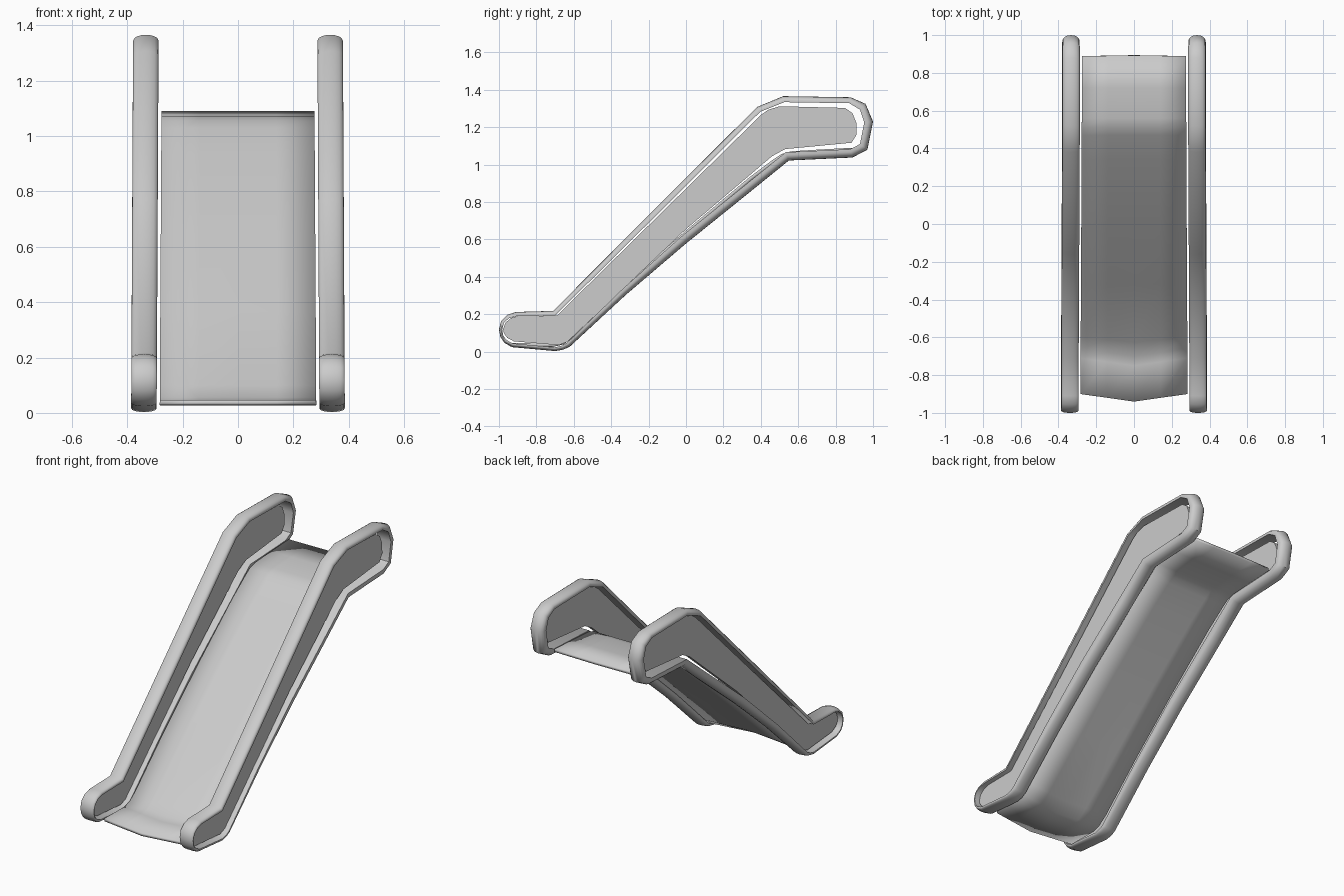
import bpy, bmesh, math
from mathutils import Vector

if "Cube" in bpy.data.objects:
    bpy.data.objects.remove(bpy.data.objects["Cube"])


def finish(name, bm, mirror=False, angle=40):
    bmesh.ops.recalc_face_normals(bm, faces=bm.faces)
    me = bpy.data.meshes.new(name)
    bm.to_mesh(me)
    bm.free()
    ob = bpy.data.objects.new(name, me)
    bpy.context.collection.objects.link(ob)
    bpy.ops.object.select_all(action='DESELECT')
    bpy.context.view_layer.objects.active = ob
    ob.select_set(True)
    bpy.ops.object.shade_smooth_by_angle(angle=math.radians(angle))
    if mirror:
        ob.modifiers.new("mirror", 'MIRROR')
    return ob


def side_x(z):
    # sides lean in very slightly towards the top
    return 0.340 - 0.007 * z / 1.36


# Side rails: outer outline (y, z) with the local band thickness
RAIL = [(-1.0, 0.12, .017), (-0.988, 0.165, .017), (-0.955, 0.197, .02), (-0.91, 0.212, .022),
        (-0.71, 0.218, .025), (-0.16, 0.77, .03), (0.38, 1.308, .03), (0.52, 1.366, .032),
        (0.88, 1.36, .032), (0.96, 1.325, .04), (1.0, 1.23, .045), (0.97, 1.08, .045),
        (0.89, 1.038, .045), (0.55, 1.022, .045), (0.34, 0.852, .045), (0.0, 0.578, .045),
        (-0.32, 0.305, .035), (-0.62, 0.028, .025), (-0.655, 0.011, .022), (-0.70, 0.003, .02),
        (-0.93, 0.024, .02), (-0.972, 0.048, .018), (-0.993, 0.08, .017)]
# D-shaped section: (x offset, depth inward as fraction of thickness)
SECTION = [(-0.045, 1.0), (-0.046, 0.65)]
SECTION += [(-0.045 * math.cos(math.pi * k / 8), 0.6 - 0.6 * math.sin(math.pi * k / 8))
            for k in range(1, 8)]
SECTION += [(0.046, 0.65), (0.045, 1.0)]

bm = bmesh.new()
rings = []
for i, (y, z, t) in enumerate(RAIL):
    p = Vector((y, z))
    a = (p - Vector(RAIL[i - 1][:2])).normalized()
    b = (Vector(RAIL[(i + 1) % len(RAIL)][:2]) - p).normalized()
    na, nb = Vector((a.y, -a.x)), Vector((b.y, -b.x))
    n = (na + nb) / (1 + na.dot(nb))
    ring = []
    for dx, f in SECTION:
        q = p + n * t * f
        ring.append(bm.verts.new((side_x(z) + dx, q.x, q.y)))
    rings.append(ring)
for r, s in zip(rings, rings[1:] + rings[:1]):
    for k in range(len(r)):
        j = (k + 1) % len(r)
        bm.faces.new((r[k], r[j], s[j], s[k]))
finish("side_rail", bm, mirror=True, angle=50)

# Side panels set inside the rails
PANEL = [(-0.978, 0.12), (-0.965, 0.155), (-0.935, 0.18), (-0.90, 0.19), (-0.69, 0.193),
         (0.40, 1.265), (0.44, 1.293), (0.50, 1.312), (0.85, 1.303), (0.89, 1.275), (0.912, 1.22),
         (0.912, 1.16), (0.885, 1.117), (0.53, 1.083), (0.46, 1.045), (0.36, 0.96), (0.0, 0.655),
         (-0.60, 0.085), (-0.635, 0.052), (-0.68, 0.035), (-0.92, 0.055), (-0.957, 0.075),
         (-0.974, 0.1)]
bm = bmesh.new()
face = bm.faces.new([bm.verts.new((side_x(z) - 0.014, y, z)) for y, z in PANEL])
ext = bmesh.ops.extrude_face_region(bm, geom=[face])
bmesh.ops.translate(bm, vec=(0.028, 0, 0),
                    verts=[v for v in ext['geom'] if isinstance(v, bmesh.types.BMVert)])
finish("side_panel", bm, mirror=True)

# Slide bed: a bent sheet whose front end bows outward in the middle
BED = [(-0.90, 0.046, .04), (-0.71, 0.044, .04), (-0.66, 0.056, .04), (-0.60, 0.10, .025),
       (-0.32, 0.365, 0), (0.0, 0.648, 0), (0.34, 0.933, 0), (0.47, 1.03, 0), (0.51, 1.056, 0),
       (0.56, 1.071, 0), (0.72, 1.081, 0), (0.888, 1.09, -.005)]
bm = bmesh.new()
rows = []
for y, z, bow in BED:
    w = 0.283 - 0.006 * z
    rows.append([bm.verts.new((w * u, y - bow * (1 - abs(u)), z)) for u in (-1, -.5, 0, .5, 1)])
for r, s in zip(rows, rows[1:]):
    for k in range(4):
        bm.faces.new((r[k], r[k + 1], s[k + 1], s[k]))
bed = finish("slide_bed", bm)
solid = bed.modifiers.new("thickness", 'SOLIDIFY')
solid.thickness = 0.018
solid.offset = -1 if bed.data.polygons[0].normal.z > 0 else 1
